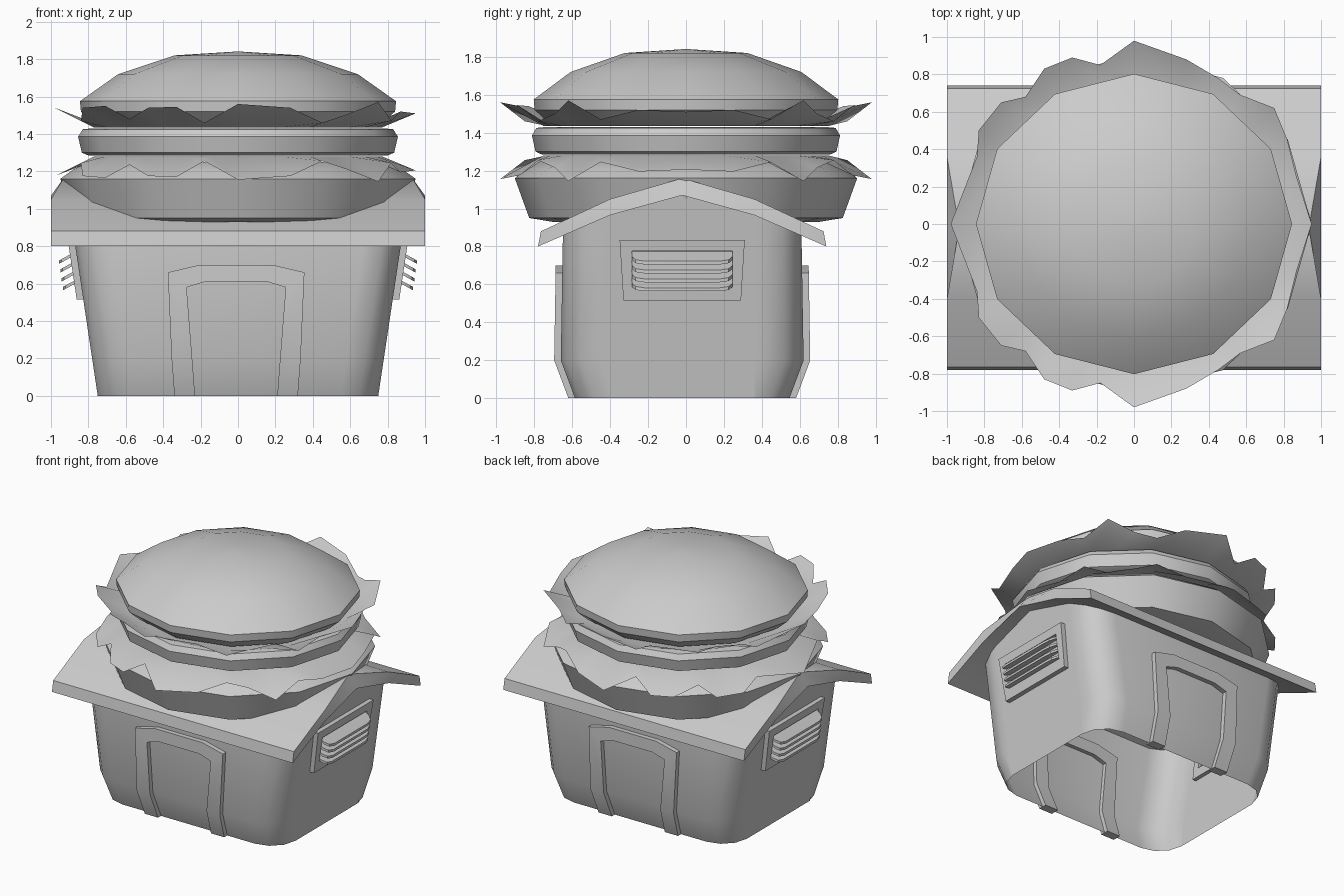
import bpy, bmesh, math

if "Cube" in bpy.data.objects:
    bpy.data.objects.remove(bpy.data.objects["Cube"])

grey = bpy.data.materials.new("plain_grey")
grey.diffuse_color = (0.6, 0.6, 0.6, 1)
grey.use_nodes = True
grey.node_tree.nodes["Principled BSDF"].inputs["Base Color"].default_value = grey.diffuse_color
CY = -0.02          # building centre line in y


def make(name, verts, faces, angle=40):
    """Mesh object with outward normals and smooth shading up to an angle."""
    me = bpy.data.meshes.new(name)
    me.from_pydata(verts, [], faces)
    bm = bmesh.new()
    bm.from_mesh(me)
    bmesh.ops.recalc_face_normals(bm, faces=bm.faces)
    bm.to_mesh(me)
    bm.free()
    me.materials.append(grey)
    ob = bpy.data.objects.new(name, me)
    bpy.context.collection.objects.link(ob)
    bpy.ops.object.select_all(action='DESELECT')
    bpy.context.view_layer.objects.active = ob
    ob.select_set(True)
    bpy.ops.object.shade_smooth_by_angle(angle=math.radians(angle))
    return ob


def loft(name, rings, cap_start=True, cap_end=True, angle=40):
    """Skin closed rings that have the same number of points."""
    n = len(rings[0])
    verts = [p for r in rings for p in r]
    faces = [(k * n + i, k * n + (i + 1) % n, (k + 1) * n + (i + 1) % n, (k + 1) * n + i)
             for k in range(len(rings) - 1) for i in range(n)]
    if cap_start:
        faces.append(tuple(range(n)))
    if cap_end:
        faces.append(tuple(range((len(rings) - 1) * n, len(rings) * n)))
    return make(name, verts, faces, angle)


def interp(t, pts):
    for (a, va), (b, vb) in zip(pts, pts[1:]):
        if t <= b:
            return va + (vb - va) * (t - a) / (b - a)
    return pts[-1][1]


def wall_x(z):
    return 0.75 + 0.15 * z


def wall_y(z):
    return interp(z, [(0, 0.565), (0.2, 0.64), (0.8, 0.63), (1.2, 0.62)])


def roof_under(y):
    return interp(abs(y), [(0, 1.07), (0.38, 0.965), (0.76, 0.80)])


# Body: rounded-rectangle walls, open below, reaching up into the roof
def body_ring(z=None):
    pts = []
    rad = 0.2
    for sx, sy, start in ((1, 1, 0), (-1, 1, 90), (-1, -1, 180), (1, -1, 270)):
        for k in range(4):
            a = math.radians(start + 30 * k)
            pts.append((sx, sy, rad * (math.cos(a) - sx), rad * (math.sin(a) - sy)))
        if sx == -sy:                      # extra points along the gable walls
            pts += [(sx, 0, 0, y * sy) for y in (0.38, 0, -0.38)]
    ring = []
    for sx, sy, dx, dy in pts:
        y = sy * wall_y(0.85 if z is None else z) + dy
        zz = roof_under(y) + 0.03 if z is None else z
        ring.append((sx * wall_x(zz) + dx, y + CY, zz))
    return ring


loft("body", [body_ring(0), body_ring(0.2), body_ring(0.8), body_ring()], False, False)

# Roof: bent slab with the top of the ridge set in slightly
roof = [(-0.76, 0.80, 1), (-0.38, 0.965, 1), (0, 1.07, 1), (0.38, 0.965, 1), (0.76, 0.80, 1),
        (0.745, 0.88, 1), (0.38, 1.05, 1), (0, 1.16, 0.935), (-0.38, 1.05, 1), (-0.745, 0.88, 1)]
ends = [[(s * x, y + CY, z) for y, z, x in roof] for s in (-1, 1)]
n = len(roof)
verts = ends[0] + ends[1]
faces = [(i, (i + 1) % n, (i + 1) % n + n, i + n) for i in range(n)]
for o in (0, n):                           # gable ends as quads across the slab
    faces += [(o + i, o + i + 1, o + 8 - i, o + 9 - i) for i in range(4)]
make("roof", verts, faces, 35)


# Door frames on front and back, following the bend of the wall
half_out = [(-0.33, 0), (-0.345, 0.2), (-0.365, 0.66), (-0.195, 0.70)]
half_in = [(-0.22, 0), (-0.235, 0.2), (-0.265, 0.58), (-0.165, 0.61)]


def frame(name, outer, inner, place, closed):
    """Strip between two outlines; place(u, z, lift) puts it on a wall."""
    sections = []
    for (ou, oz), (iu, iz) in zip(outer, inner):
        sections.append([place(ou, oz, -0.03), place(ou, oz, 0.035),
                         place(iu, iz, 0.035), place(iu, iz, -0.03)])
    if closed:
        sections.append(sections[0])
    ob = loft(name, sections, not closed, not closed, 30)
    return ob


def mirrored(half):
    return half + [(-u, z) for u, z in reversed(half)]


for side, label in ((-1, "front"), (1, "back")):
    def on_wall(u, z, lift, s=side):
        return (u - 0.01, CY + s * (wall_y(z) + lift), z)
    frame(label + "_door_frame", mirrored(half_out), mirrored(half_in), on_wall, False)

# Vents on both gable walls: frame and four tilted slats with clipped ends
for side, label in ((-1, "left"), (1, "right")):
    def on_gable(u, z, lift, s=side):
        return (s * (wall_x(z) + lift), u + CY, z)
    frame(label + "_vent_frame",
          [(-0.33, 0.835), (0.33, 0.835), (0.31, 0.515), (-0.31, 0.515)],
          [(-0.265, 0.775), (0.265, 0.775), (0.265, 0.59), (-0.265, 0.59)], on_gable, True)
    for k in range(4):
        z = 0.765 - 0.047 * k
        x = wall_x(z)
        plan = [(-0.01, -0.265), (0.05, -0.265), (0.08, -0.245), (0.092, -0.2),
                (0.092, 0.2), (0.08, 0.245), (0.05, 0.265), (-0.01, 0.265)]
        rings = [[(side * (x + d), y + CY, z - 0.55 * d + t) for d, y in plan]
                 for t in (-0.009, 0.009)]
        loft("%s_vent_slat_%d" % (label, k + 1), rings)


# Round layers: twelve-sided, slightly narrower in y
def layer(name, profile, angle=40):
    rings = [[(r * math.cos(math.tau * i / 12), 0.95 * r * math.sin(math.tau * i / 12), z)
              for i in range(12)] for r, z in profile]
    return loft(name, rings, angle=angle)


layer("bottom_bun", [(0.74, 0.93), (0.87, 0.95), (0.95, 1.16), (0.88, 1.21), (0.80, 1.25)])
layer("patty", [(0.80, 1.285), (0.835, 1.30), (0.855, 1.385), (0.83, 1.425), (0.78, 1.43)])
layer("top_bun", [(0.76, 1.45), (0.84, 1.52), (0.845, 1.575), (0.64, 1.72),
                  (0.34, 1.82), (0.02, 1.84)])

# Lettuce: ragged rim around a disc; the lower leaf is the upper one flipped
rim = [(-0.98, 0, 1.54), (-0.84, -0.36, 1.47), (-0.83, -0.5, 1.54), (-0.71, -0.65, 1.55),
       (-0.58, -0.68, 1.48), (-0.48, -0.83, 1.54), (-0.33, -0.89, 1.545), (-0.18, -0.85, 1.46),
       (0, -0.98, 1.56), (0.28, -0.88, 1.54), (0.45, -0.78, 1.46), (0.57, -0.69, 1.50),
       (0.75, -0.62, 1.57), (0.82, -0.45, 1.47), (0.87, -0.25, 1.52), (0.95, 0, 1.51)]
rim += [(x, -y, z) for x, y, z in reversed(rim[1:-1])]


def leaf(name, height):
    inner = []
    for x, y, z in rim:
        a = math.atan2(y, x)
        inner.append((0.77 * math.cos(a), 0.75 * math.sin(a), height(1.435)))
    outer = [(x, y, height(z)) for x, y, z in rim]
    loft(name, [inner, outer], True, False, 50)


leaf("upper_lettuce", lambda z: z)
leaf("lower_lettuce", lambda z: 2.715 - z)
